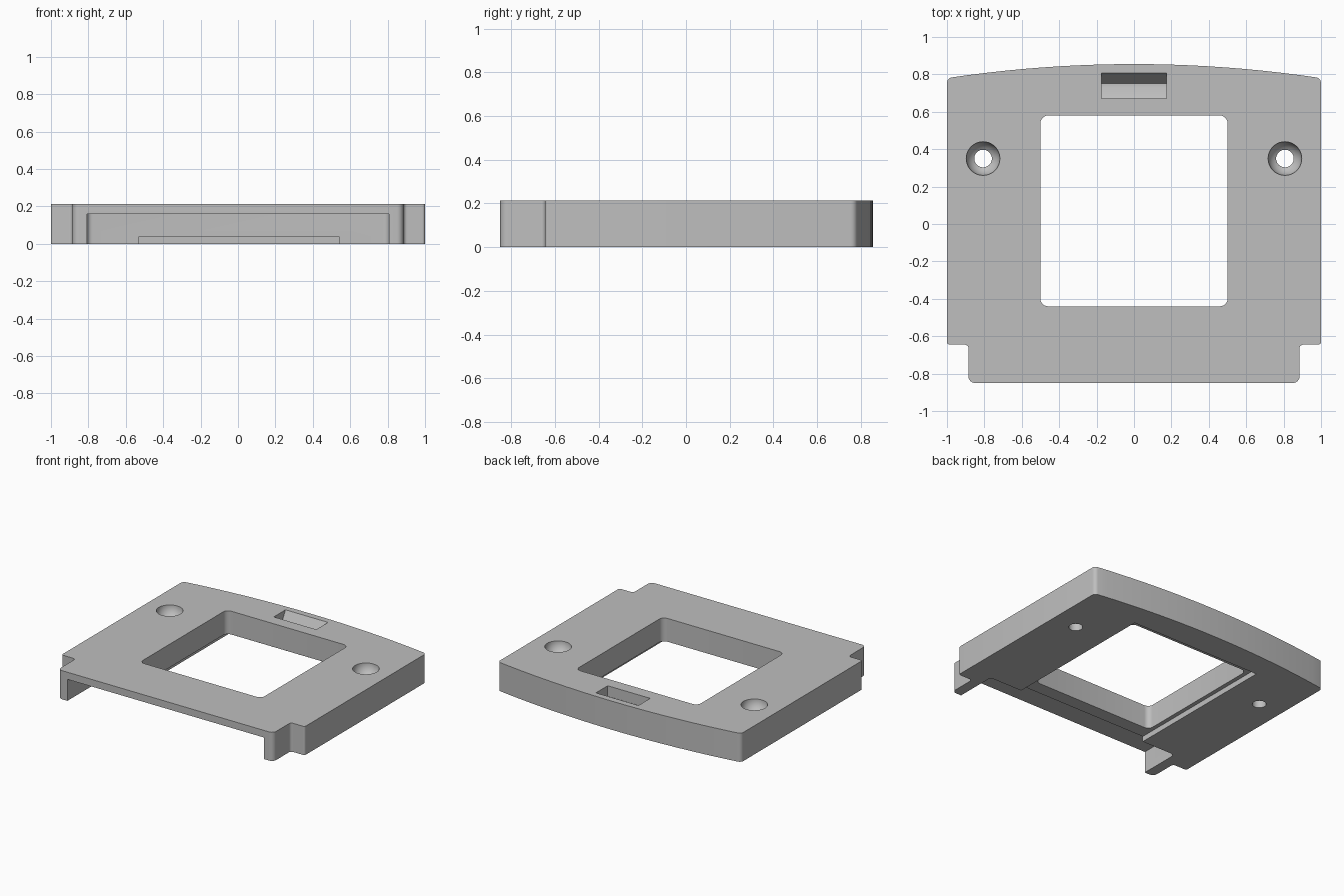
import bpy, bmesh, math
from mathutils import Vector

if "Cube" in bpy.data.objects:
    bpy.data.objects.remove(bpy.data.objects["Cube"])

H = 0.213  # plate thickness

grey = bpy.data.materials.new("light_grey")
grey.diffuse_color = (0.52, 0.52, 0.52, 1)
grey.use_nodes = True
grey.node_tree.nodes["Principled BSDF"].inputs["Base Color"].default_value = grey.diffuse_color


def rounded(points, steps=6):
    """Round each (x, y, radius) corner of a closed outline."""
    out = []
    for i, (x, y, r) in enumerate(points):
        p = Vector((x, y))
        if r == 0:
            out.append(p)
            continue
        a = (Vector(points[i - 1][:2]) - p).normalized()
        b = (Vector(points[(i + 1) % len(points)][:2]) - p).normalized()
        half = a.angle(b) / 2
        d = r / math.tan(half)
        centre = p + (a + b).normalized() * (r / math.sin(half))
        s, e = p + a * d - centre, p + b * d - centre
        sweep = s.angle_signed(e)
        for k in range(steps + 1):
            t = -sweep * k / steps
            c, n = math.cos(t), math.sin(t)
            out.append(centre + Vector((s.x * c - s.y * n, s.x * n + s.y * c)))
    return out


def prism(name, outline, lo, hi, axis="z"):
    """Extrude an outline along z, or a (y, z) profile along x."""
    place = (lambda p, h: (p[0], p[1], h)) if axis == "z" else (lambda p, h: (h, p[0], p[1]))
    bm = bmesh.new()
    a = [bm.verts.new(place(p, lo)) for p in outline]
    b = [bm.verts.new(place(p, hi)) for p in outline]
    bm.faces.new(a)
    bm.faces.new(b)
    for i in range(len(a)):
        j = (i + 1) % len(a)
        bm.faces.new((a[i], a[j], b[j], b[i]))
    return finish(name, bm)


def lathe(name, profile, x, y, n=40):
    """Revolve (radius, z) pairs about a vertical axis, capped at both ends."""
    bm = bmesh.new()
    rings = [[bm.verts.new((x + r * math.cos(math.tau * k / n),
                            y + r * math.sin(math.tau * k / n), z)) for k in range(n)]
             for r, z in profile]
    for a, b in zip(rings, rings[1:]):
        for k in range(n):
            m = (k + 1) % n
            bm.faces.new((a[k], a[m], b[m], b[k]))
    bm.faces.new(rings[0])
    bm.faces.new(rings[-1])
    return finish(name, bm)


def finish(name, bm):
    bmesh.ops.recalc_face_normals(bm, faces=bm.faces)
    me = bpy.data.meshes.new(name)
    bm.to_mesh(me)
    bm.free()
    me.materials.append(grey)
    ob = bpy.data.objects.new(name, me)
    bpy.context.collection.objects.link(ob)
    return ob


def box(x0, x1, y0, y1, r0=0, r1=0):
    return rounded([(x0, y0, r0), (x1, y0, r0), (x1, y1, r1), (x0, y1, r1)])


# Plate outline: notched front corners and a gently bowed back edge
R = 6.7
bow = [(x / 10, 0.855 - R + math.sqrt(R * R - x * x / 100), 0) for x in range(9, -10, -1)]
outline = rounded(
    [(-1, -0.645, 0.015), (-0.885, -0.645, 0.02), (-0.885, -0.85, 0.035),
     (0.885, -0.85, 0.035), (0.885, -0.645, 0.02), (1, -0.645, 0.015),
     (1, 0.78, 0.03)] + bow + [(-1, 0.78, 0.03)])
plate = prism("cover_plate", outline, 0, H)

# Window, front recess and shallow channel underneath
cutters = [
    prism("window_cutter", box(-0.5, 0.5, -0.44, 0.58, 0.04, 0.04), -0.1, H + 0.1),
    prism("front_recess_cutter", box(-0.808, 0.808, -1, -0.54, 0, 0.03), -0.1, 0.16),
    prism("channel_cutter", box(-0.53, 0.54, -0.7, 0.65), -0.1, 0.04),
    # Latch slot with sloped front ledge and back wall
    prism("latch_slot_cutter",
          [(0.67, H + 0.05), (0.67, 0.135), (0.73, 0.11), (0.75, 0.11),
           (0.808, H), (0.808, H + 0.05)], -0.175, 0.175, "x"),
]

# Screw holes with bowl-shaped seats
seat = [(0.047, -0.05)] + [
    (0.09 * math.cos(t), H - 0.09 * math.sin(t))
    for t in [math.acos(0.047 / 0.09) * (1 - k / 8) for k in range(9)]] + [(0.09, H + 0.05)]
for side in (-1, 1):
    cutters.append(lathe("screw_hole_cutter", seat, side * 0.807, 0.35))

# Apply the cuts and drop the helpers
bpy.context.view_layer.objects.active = plate
plate.select_set(True)
for c in cutters:
    c.hide_render = True
    mod = plate.modifiers.new("cut", "BOOLEAN")
    mod.operation = "DIFFERENCE"
    mod.solver = "EXACT"
    mod.object = c
    bpy.ops.object.modifier_apply(modifier=mod.name)
for c in cutters:
    bpy.data.objects.remove(c)

bpy.ops.object.shade_smooth_by_angle(angle=math.radians(30))
